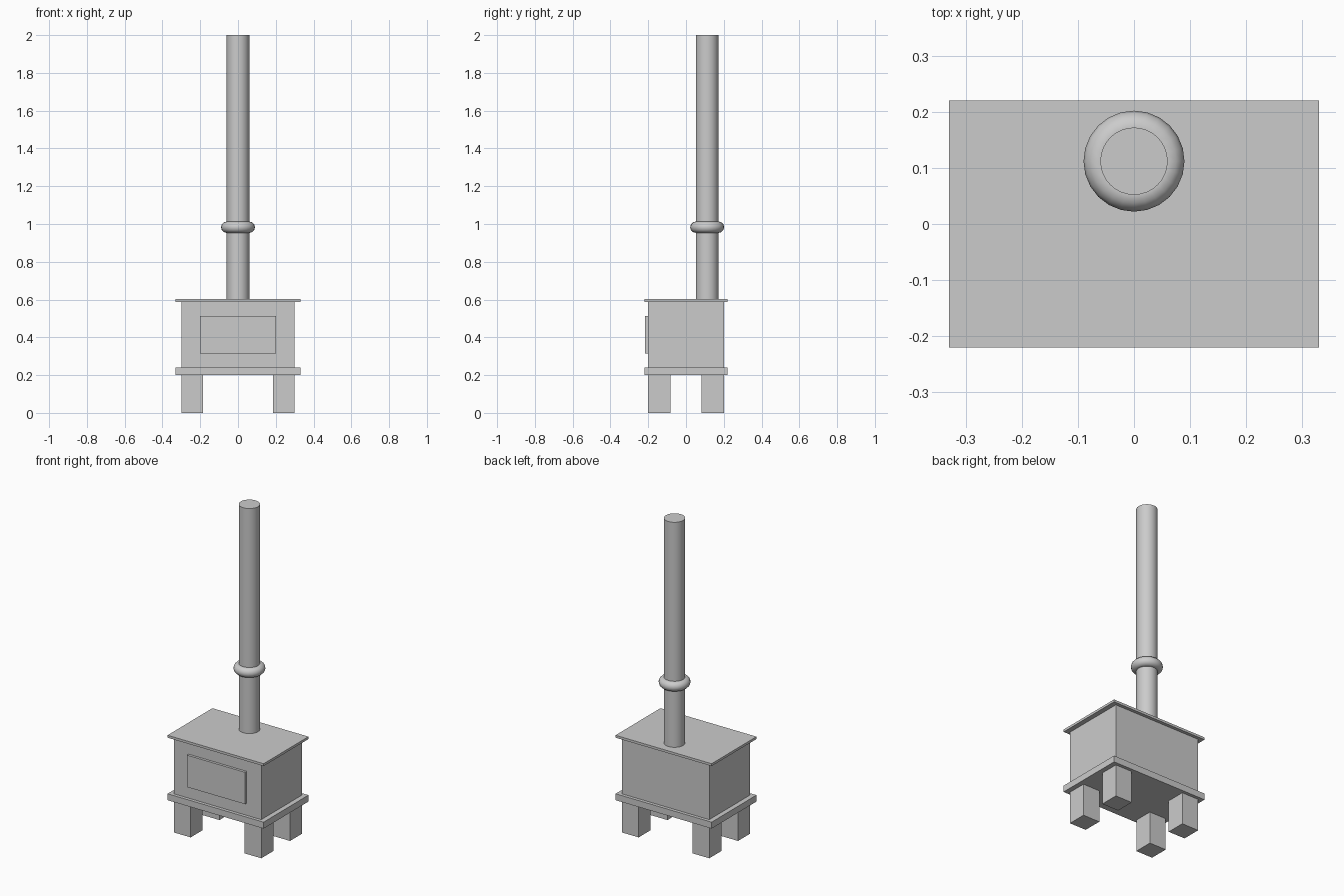
import bpy

if "Cube" in bpy.data.objects:
    bpy.data.objects.remove(bpy.data.objects["Cube"])

PIPE_Y = 0.112


def box(name, x, y, z):
    """Box from (min, max) ranges on each axis."""
    centre = [(a + b) / 2 for a, b in (x, y, z)]
    bpy.ops.mesh.primitive_cube_add(size=1, location=centre)
    ob = bpy.context.object
    ob.name = name
    ob.scale = [b - a for a, b in (x, y, z)]
    bpy.ops.object.transform_apply(location=False, rotation=False, scale=True)
    return ob


# Firebox with overhanging base and top plates
box("firebox", (-0.30, 0.30), (-0.20, 0.20), (0.24, 0.59))
box("base_plate", (-0.33, 0.33), (-0.22, 0.22), (0.20, 0.24))
box("top_plate", (-0.33, 0.33), (-0.22, 0.22), (0.588, 0.603))

# Raised door panel on the front
box("door", (-0.20, 0.20), (-0.216, -0.19), (0.315, 0.513))

# Four square legs
for sx, side in ((-1, "left"), (1, "right")):
    for sy, end in ((-1, "front"), (1, "back")):
        box(f"{end}_{side}_leg", sorted((sx * 0.185, sx * 0.30)),
            sorted((sy * 0.082, sy * 0.20)), (0, 0.20))

# Flue pipe
bpy.ops.mesh.primitive_cylinder_add(vertices=32, radius=0.06, depth=1.4,
                                    location=(0, PIPE_Y, 1.30))
bpy.context.object.name = "flue_pipe"
bpy.ops.object.shade_smooth_by_angle()

# Rounded collar around the pipe
bpy.ops.mesh.primitive_torus_add(major_segments=24, minor_segments=12,
                                 major_radius=0.06, minor_radius=0.03,
                                 location=(0, PIPE_Y, 0.983))
bpy.context.object.name = "pipe_collar"
bpy.ops.object.shade_smooth_by_angle(angle=1.0)
